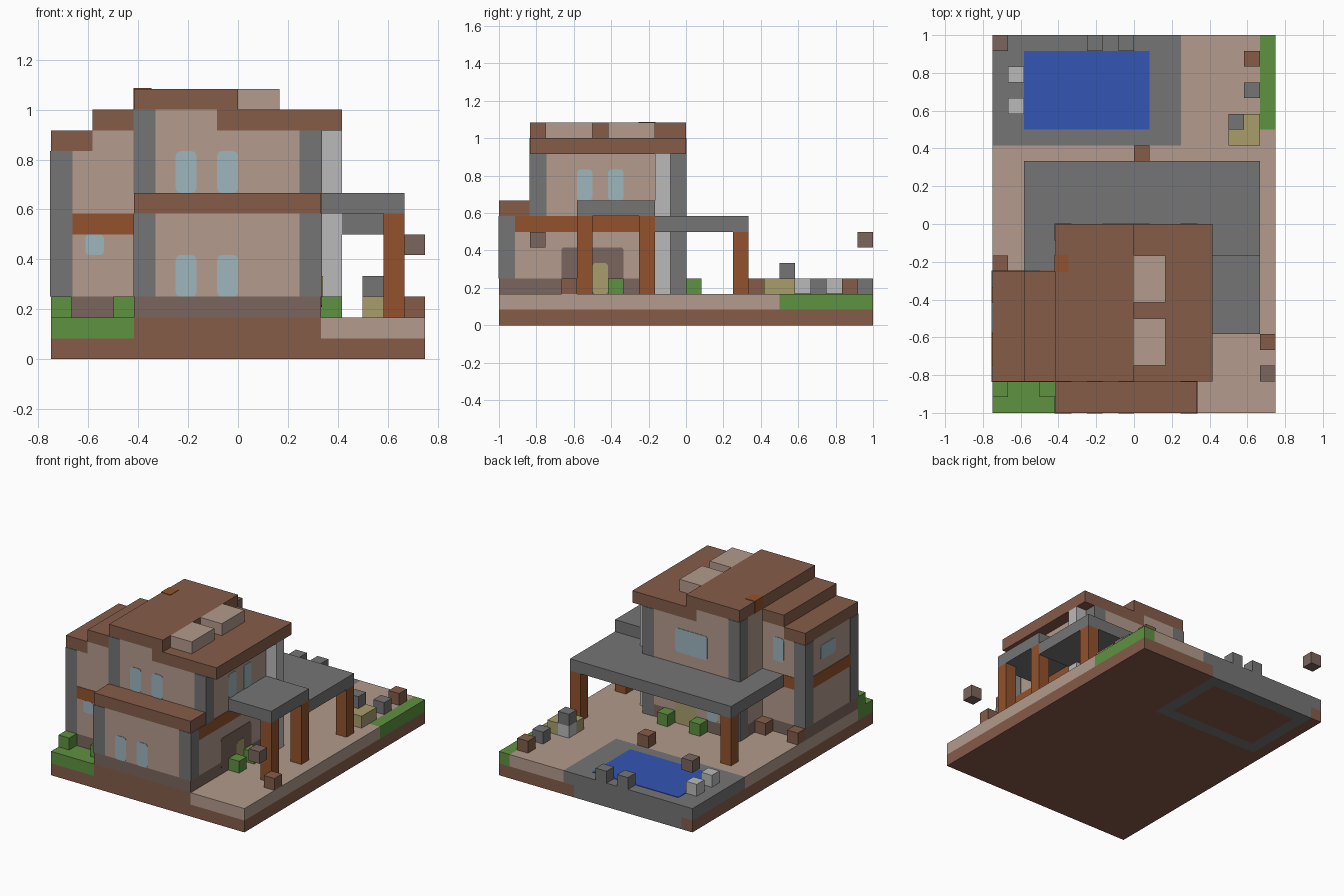
import bpy, bmesh
from mathutils import Vector

cube = bpy.data.objects.get("Cube")
if cube:
    bpy.data.objects.remove(cube, do_unlink=True)

U = 1 / 12            # size of one building block
PROUD = 0.04          # how far trim stands out, in blocks


def linear(c):
    c /= 255
    return c / 12.92 if c <= 0.04045 else ((c + 0.055) / 1.055) ** 2.4


def material(name, r, g, b):
    m = bpy.data.materials.new(name)
    m.use_nodes = True
    col = (linear(r), linear(g), linear(b), 1)
    m.diffuse_color = col
    m.node_tree.nodes["Principled BSDF"].inputs["Base Color"].default_value = col
    return m


brown = material("brown roof", 133, 92, 73)
beige = material("beige plaster", 179, 155, 140)
grey = material("grey stone", 117, 117, 117)
pale = material("pale grey", 186, 186, 186)
blue = material("pool blue", 51, 86, 180)
green = material("grass green", 95, 146, 64)
khaki = material("khaki", 168, 157, 108)
wood = material("orange wood", 147, 82, 44)
dark = material("dark plinth", 123, 101, 93)
glass = material("window glass", 157, 182, 190)


def box(name, xs, ys, zs, mat, grow=0.0, round_axis=None):
    """Box between block coordinates; grow widens it sideways,
    round_axis rounds the corners seen along that axis."""
    lo = Vector((xs[0] - grow - 9, ys[0] - grow - 12, zs[0])) * U
    hi = Vector((xs[1] + grow - 9, ys[1] + grow - 12, zs[1])) * U
    bm = bmesh.new()
    bmesh.ops.create_cube(bm, size=1)
    for v in bm.verts:
        v.co = Vector([(a + b) / 2 + c * (b - a) for a, b, c in zip(lo, hi, v.co)])
    if round_axis is not None:
        edges = [e for e in bm.edges
                 if abs((e.verts[0].co - e.verts[1].co)[round_axis]) > 1e-6]
        bmesh.ops.bevel(bm, geom=edges, offset=0.018, segments=3,
                        profile=0.5, affect='EDGES')
    mesh = bpy.data.meshes.new(name)
    bm.to_mesh(mesh)
    bm.free()
    mesh.materials.append(mat)
    ob = bpy.data.objects.new(name, mesh)
    bpy.context.scene.collection.objects.link(ob)
    return ob


def block(name, x, y, z, mat):
    return box(name, (x, x + 1), (y, y + 1), (z, z + 1), mat)


def panel(name, axis, at, span, zs, mat, rounded=True):
    """Thin plate on a wall that faces along x (0) or y (1)."""
    depth = (at - PROUD, at + PROUD)
    r = axis if rounded else None
    if axis == 0:
        return box(name, depth, span, zs, mat, 0, r)
    return box(name, span, depth, zs, mat, 0, r)


# Foundation layer, with the stone pool basin let into it
low = (0, 1)
box("foundation", (0, 18), (0, 17), low, brown)
box("foundation_side", (0, 1), (17, 24), low, brown)
box("foundation_side", (11, 18), (17, 24), low, brown)
box("basin_floor", (2, 10), (18, 23), low, brown)
for y in (17, 23):
    box("basin_wall", (1, 11), (y, y + 1), low, grey)
for x in (1, 10):
    box("basin_wall", (x, x + 1), (18, 23), low, grey)

# Ground layer
top = (1, 2)
box("front_lawn", (0, 4), (0, 2), top, green)
box("house_footing", (4, 13), (0, 2), top, brown)
box("front_paving", (13, 18), (0, 2), top, beige)
box("paving", (0, 18), (2, 17), top, beige)
box("pool_deck", (0, 12), (17, 24), top, grey)
box("back_paving", (12, 17), (17, 24), top, beige)
box("paving_corner", (17, 18), (17, 18), top, beige)
box("back_lawn", (17, 18), (18, 24), top, green)
box("pool_water", (2, 10), (18, 23), (1.5, 2 + PROUD), blue)

# Main house
box("main_plinth", (4, 13), (0, 12), (2, 3), dark)
box("ground_floor", (4, 13), (0, 12), (3, 7), beige)
box("porch_roof", (4, 13), (0, 2), (7, 8), brown)
box("upper_floor", (4, 13), (2, 12), (7, 11), beige)
box("upper_floor_top", (4, 8), (2, 12), (11, 12), beige)
box("low_roof", (8, 14), (2, 12), (11, 12), brown)
box("high_roof", (4, 9), (2, 12), (12, 13), brown)
box("roof_patch", (4, 4.8), (9, 10), (12, 13 + PROUD), wood, PROUD)
for y in (3, 7):
    box("roof_box", (9, 11), (y, y + 3), (12, 13), beige)

# Side wing with stepped roof
box("wing_plinth", (0, 4), (2, 9), (2, 3), dark)
box("wing_walls", (0, 4), (2, 9), (3, 10), beige)
box("wing_upper_wall", (2, 4), (2, 9), (10, 11), beige)
box("wing_low_roof", (0, 2), (2, 9), (10, 11), brown)
box("wing_high_roof", (2, 4), (2, 9), (11, 12), brown)

# Corner pillars: x, y, bottom, top
for x, y, z0, z1 in ((4, 0, 3, 7), (12, 0, 3, 7), (4, 2, 8, 12), (12, 2, 7, 11),
                     (12, 11, 2, 11), (4, 11, 2, 12), (0, 2, 3, 10), (0, 8, 3, 10)):
    box("corner_pillar", (x, x + 1), (y, y + 1), (z0, z1), grey, PROUD)
box("pale_column", (13, 14), (10, 11), (2, 11), pale)

# Wooden bands
band = (6, 7)
panel("wing_front_band", 1, 2, (1, 4), band, wood, False)
panel("wing_back_band", 1, 9, (1, 4), band, wood, False)
panel("wing_side_band", 0, 0, (3, 8), band, wood, False)
panel("side_band", 0, 13, (1, 10), band, wood, False)

# Windows
for x in (6, 8):
    panel("ground_window", 1, 0, (x, x + 1), (3, 5), glass)
    panel("upper_window", 1, 2, (x, x + 1), (8, 10), glass)
for y in (5, 7):
    panel("side_window", 0, 13, (y, y + 1), (8, 10), glass)
panel("back_window", 1, 12, (7, 10), (8, 10), glass)
panel("patio_window", 1, 12, (6, 7), (3, 5), glass)
panel("wing_front_window", 1, 2, (1.65, 2.55), (5, 6), glass)
panel("wing_back_window", 1, 9, (2, 3), (8, 10), glass)
panel("wing_side_window", 0, 0, (5, 7), (8, 9.2), glass)

# Doors, with a dark surround on the side entrance
panel("door_surround", 0, 13, (4, 8), (2.5, 5), dark)
panel("side_door", 0, 13 + PROUD, (6, 7), (2, 4), khaki)
panel("patio_door", 1, 12, (8, 10), (2, 4), khaki)

# Canopies and posts
box("entrance_canopy", (13, 17), (5, 10), (7, 8), grey)
box("patio_canopy", (2, 17), (12, 16), (6, 7), grey)
box("patio_canopy_left", (13, 17), (10, 12), (6, 7), grey)
box("patio_canopy_right", (2, 4), (9, 12), (6, 7), grey)
for x, y, z1 in ((16, 5, 7), (16, 9, 7), (16, 15, 6), (2, 15, 6)):
    box("canopy_post", (x, x + 1), (y, y + 1), (2, z1), wood)

# Bushes
for x, y in ((0, 1), (3, 1), (13, 5), (13, 7), (7, 12), (10, 12)):
    block("bush", x, y, 2, green)

# Garden blocks
for x, y in ((17, 4), (0, 9), (3, 9), (9, 16), (16, 22)):
    block("planter", x, y, 2, brown)
for x, y in ((6, 23), (8, 23), (16, 20)):
    block("stone_block", x, y, 2, grey)
for x, y in ((1, 19), (1, 21)):
    block("pool_seat", x, y, 2, pale)
for x, y in ((17, 2), (0, 23)):
    block("hanging_lamp", x, y, 5, dark)

# Garden table and grill
box("table_front", (15, 17), (17, 18), (2, 3), khaki)
block("table_side", 16, 18, 2, khaki)
block("grill_base", 15, 18, 2, pale)
block("grill_top", 15, 18, 3, grey)
